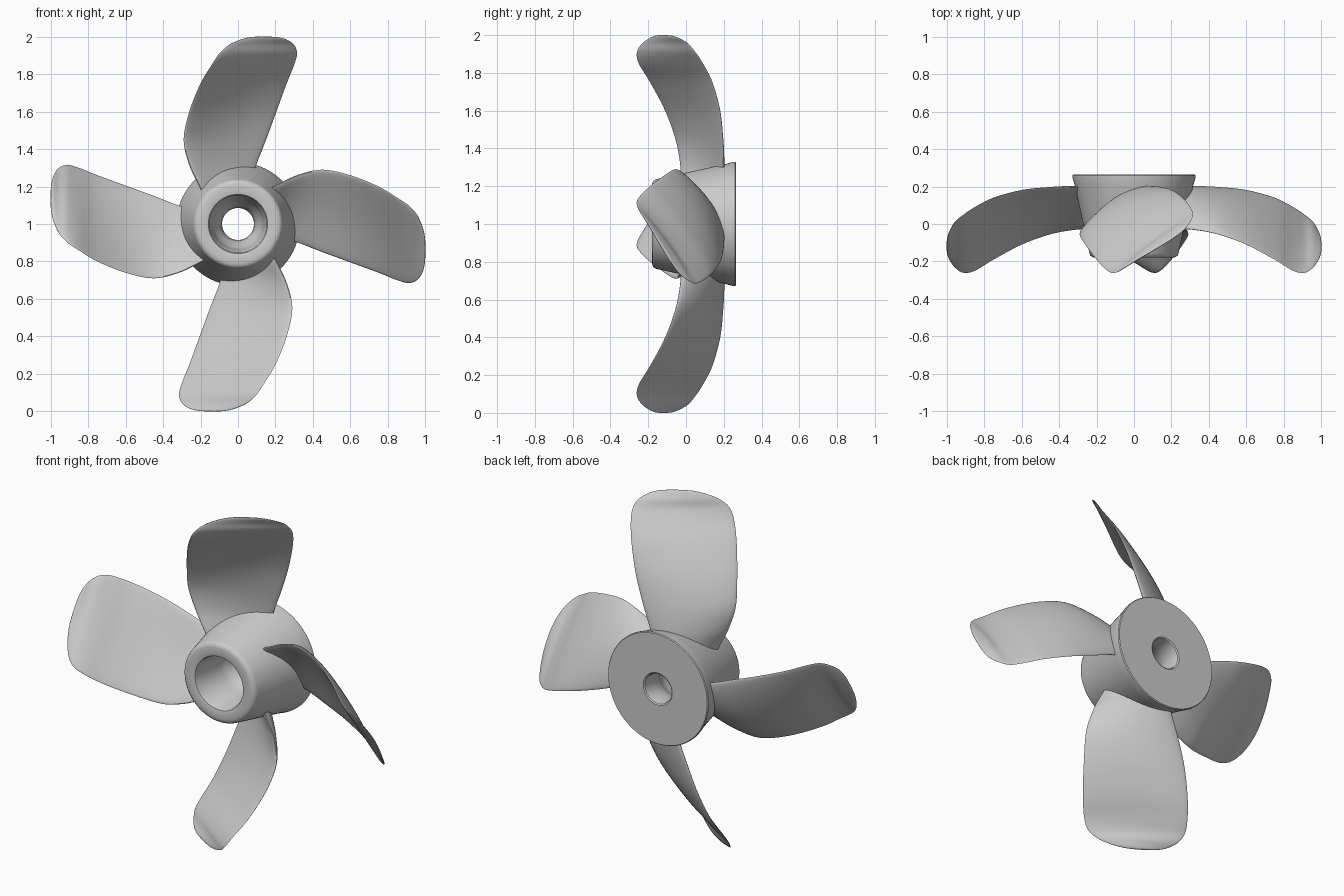
import bpy, bmesh
from math import sin, cos, pi, radians
from mathutils import Vector

if "Cube" in bpy.data.objects:
    bpy.data.objects.remove(bpy.data.objects["Cube"])


def loft(name, rings, cap=False, wrap=False):
    """Skin a list of closed point rings into one smooth-shaded object."""
    bm = bmesh.new()
    rows = [[bm.verts.new(p) for p in ring] for ring in rings]
    pairs = list(zip(rows, rows[1:]))
    if wrap:
        pairs.append((rows[-1], rows[0]))
    for a, b in pairs:
        n = len(a)
        for i in range(n):
            j = (i + 1) % n
            bm.faces.new((a[i], a[j], b[j], b[i]))
    if cap:
        bm.faces.new(rows[0])
        bm.faces.new(rows[-1])
    bmesh.ops.recalc_face_normals(bm, faces=bm.faces)
    mesh = bpy.data.meshes.new(name)
    bm.to_mesh(mesh)
    bm.free()
    ob = bpy.data.objects.new(name, mesh)
    bpy.context.collection.objects.link(ob)
    ob.location = (0, 0, 1)
    bpy.ops.object.select_all(action='DESELECT')
    ob.select_set(True)
    bpy.context.view_layer.objects.active = ob
    bpy.ops.object.shade_smooth_by_angle(angle=radians(35))
    return ob


# Hub: closed (radius, y) profile turned about the y axis, including the bore
profile = [(0.325, 0.265), (0.329, 0.26), (0.329, 0.25), (0.315, 0.20), (0.238, -0.155),
           (0.233, -0.168), (0.222, -0.177), (0.208, -0.18), (0.168, -0.18),
           (0.158, -0.177), (0.153, -0.168), (0.135, 0.03), (0.125, 0.07), (0.105, 0.10),
           (0.09, 0.14), (0.085, 0.18), (0.085, 0.25), (0.088, 0.26), (0.095, 0.265)]
SIDES = 96
loft("hub", [[(r * cos(2 * pi * i / SIDES), y, r * sin(2 * pi * i / SIDES))
              for i in range(SIDES)] for r, y in profile], wrap=True)

# Blade sections: radius, left edge x y, right edge x y, thickness, camber
sections = [
    (0.16, -0.185, -0.02, 0.07, 0.19, 0.07, 0.03),
    (0.22, -0.215, -0.025, 0.075, 0.20, 0.06, 0.03),
    (0.32, -0.262, -0.03, 0.10, 0.20, 0.052, 0.03),
    (0.45, -0.29, -0.055, 0.15, 0.195, 0.046, 0.028),
    (0.60, -0.26, -0.11, 0.205, 0.18, 0.04, 0.025),
    (0.75, -0.20, -0.19, 0.26, 0.14, 0.034, 0.02),
    (0.85, -0.14, -0.25, 0.30, 0.09, 0.03, 0.015),
    (0.91, -0.10, -0.26, 0.315, 0.05, 0.026, 0.01),
    (0.955, -0.05, -0.233, 0.30, 0.012, 0.024, 0.01),
    (0.983, 0.01, -0.195, 0.262, -0.035, 0.02, 0.006),
    (0.996, 0.06, -0.165, 0.215, -0.07, 0.014, 0.003),
    (1.0, 0.10, -0.14, 0.165, -0.10, 0.006, 0.0),
]


def smooth_rows(rows, steps):
    """Catmull-Rom interpolation between rows of numbers."""
    out = []
    for k in range(len(rows) - 1):
        p0, p1 = rows[max(k - 1, 0)], rows[k]
        p2, p3 = rows[k + 1], rows[min(k + 2, len(rows) - 1)]
        for s in range(steps):
            t = s / steps
            out.append([b + 0.5 * t * (c - a + t * (2 * a - 5 * b + 4 * c - d
                        + t * (3 * (b - c) + d - a)))
                        for a, b, c, d in zip(p0, p1, p2, p3)])
    return out + [rows[-1]]


def blade_ring(row, n=40):
    """Thin cambered oval across one blade section."""
    r, lx, ly, rx, ry, thick, camber = row
    left, right = Vector((lx, ly, r)), Vector((rx, ry, r))
    chord = right - left
    normal = Vector((-chord.y, chord.x, 0)).normalized()
    ring = []
    for i in range(n):
        a = 2 * pi * i / n
        offset = sin(a) * thick / 2 + camber * sin(a) ** 2
        ring.append(left + chord * (1 - cos(a)) / 2 + normal * offset)
    return ring


# Four blades at quarter turns
rings = [blade_ring(row) for row in smooth_rows(sections, 5)]
for q in range(4):
    blade = loft(f"blade_{q + 1}", rings, cap=True)
    blade.rotation_euler.y = q * pi / 2
